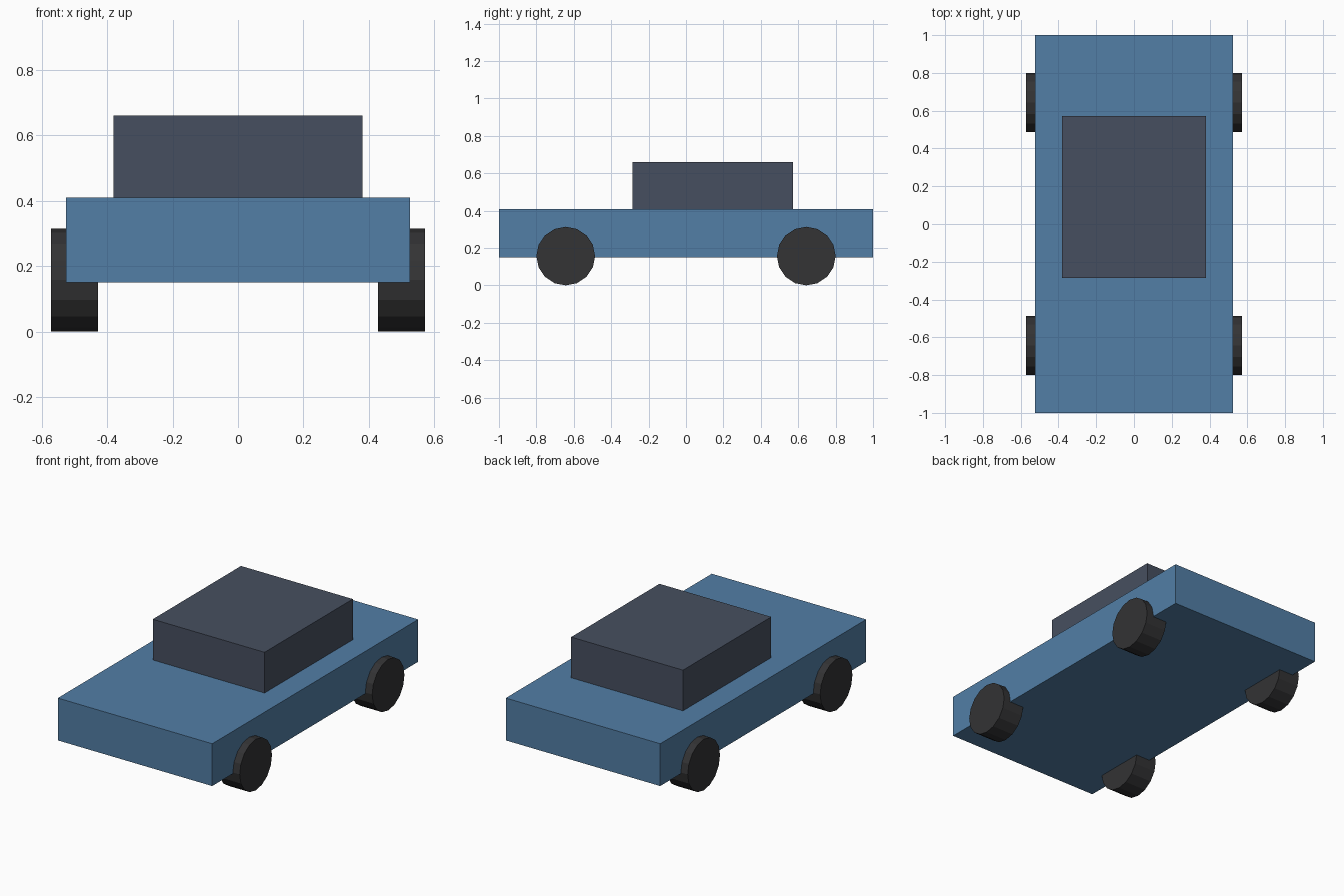
import bpy
import math

if "Cube" in bpy.data.objects:
    bpy.data.objects.remove(bpy.data.objects["Cube"])


def material(name, rgb):
    mat = bpy.data.materials.new(name)
    mat.diffuse_color = (*rgb, 1)
    mat.use_nodes = True
    mat.node_tree.nodes["Principled BSDF"].inputs["Base Color"].default_value = mat.diffuse_color
    return mat


def box(name, lo, hi, mat):
    centre = [(a + b) / 2 for a, b in zip(lo, hi)]
    bpy.ops.mesh.primitive_cube_add(size=1, location=centre)
    obj = bpy.context.object
    obj.name = name
    obj.scale = [b - a for a, b in zip(lo, hi)]
    bpy.ops.object.transform_apply(location=False, rotation=False, scale=True)
    obj.data.materials.append(mat)
    return obj


paint = material("blue_paint", (0.084, 0.21, 0.38))
dark = material("dark_cabin", (0.062, 0.078, 0.115))
rubber = material("black_rubber", (0.033, 0.033, 0.035))

# Body slab and cabin block
box("body", (-0.525, -1.0, 0.15), (0.525, 1.0, 0.41), paint)
box("cabin", (-0.38, -0.285, 0.41), (0.38, 0.572, 0.66), dark)

# Four 16-sided wheels with their axes across the car
RADIUS = 0.157
for end, y in (("front", -0.643), ("back", 0.643)):
    for side, x in (("left", -0.5), ("right", 0.5)):
        bpy.ops.mesh.primitive_cylinder_add(
            vertices=16, radius=RADIUS, depth=0.143,
            location=(x, y, RADIUS), rotation=(0, math.pi / 2, 0))
        wheel = bpy.context.object
        wheel.name = f"{end}_{side}_wheel"
        wheel.data.materials.append(rubber)
